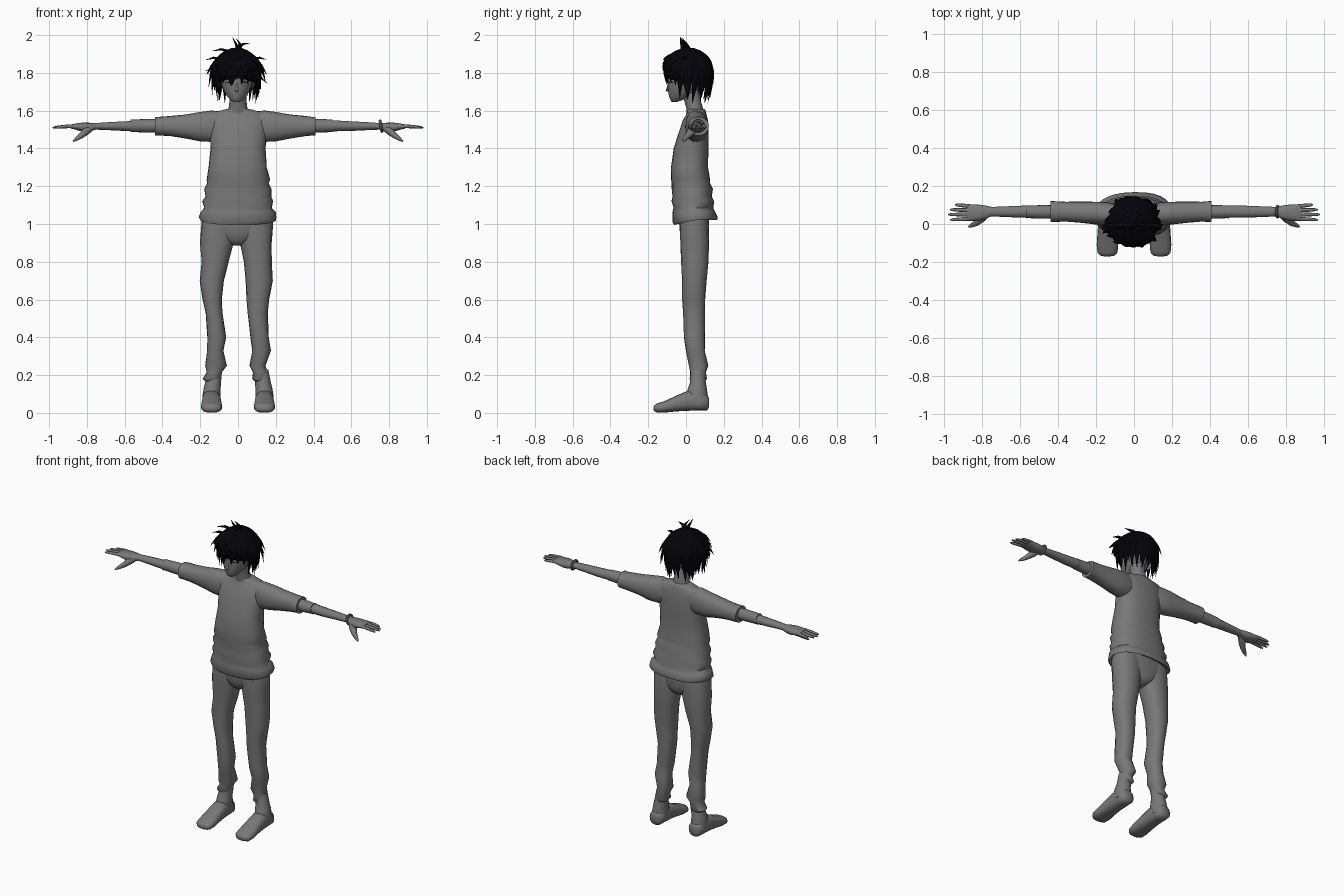
import bpy, bmesh, math, random
from mathutils import Vector as V

random.seed(7)


def material(name, color):
    m = bpy.data.materials.new(name)
    m.diffuse_color = (*color, 1)
    return m


black = material("dark_hair", (0.001, 0.001, 0.003))
grey = material("dark_grey", (0.19, 0.19, 0.19))


def finish(name, bm, mat=grey, angle=60):
    bmesh.ops.recalc_face_normals(bm, faces=bm.faces)
    me = bpy.data.meshes.new(name)
    bm.to_mesh(me)
    bm.free()
    ob = bpy.data.objects.new(name, me)
    bpy.context.collection.objects.link(ob)
    me.materials.append(mat)
    bpy.ops.object.select_all(action='DESELECT')
    ob.select_set(True)
    bpy.context.view_layer.objects.active = ob
    bpy.ops.object.shade_smooth_by_angle(angle=math.radians(angle))
    return ob


def skin(bm, rings):
    rows = [[bm.verts.new(p) for p in r] for r in rings]
    n = len(rows[0])
    for r, s in zip(rows, rows[1:]):
        for i in range(n):
            bm.faces.new((r[i], r[(i + 1) % n], s[(i + 1) % n], s[i]))
    bm.faces.new(rows[0])
    bm.faces.new(rows[-1])


def loft(name, rings, axis='z', n=20, p=2.0, wob=0.0, hem=0.0):
    """Rings are (position on axis, centre a, centre b, radius a, radius b)."""
    bm = bmesh.new()
    out = []
    for k, (t, a, b, ra, rb) in enumerate(rings):
        ring = []
        for i in range(n):
            th = 2 * math.pi * i / n
            c, s = math.cos(th), math.sin(th)
            w = 1 + wob * math.sin(3 * th + 2.3 * k)
            u = a + ra * w * math.copysign(abs(c) ** (2 / p), c)
            v = b + rb * w * math.copysign(abs(s) ** (2 / p), s)
            h = t - hem * max(0, -s) if k < 3 else t
            ring.append({'z': (u, v, h), 'x': (t, u, v), 'y': (u, t, v)}[axis])
        out.append(ring)
    skin(bm, out)
    return finish(name, bm)


def tube(bm, pts, radii, across, flat=1.0, n=6):
    """Tapered strand along pts, wide in the 'across' direction."""
    rings = []
    for i, q in enumerate(pts):
        d = (pts[min(i + 1, len(pts) - 1)] - pts[max(i - 1, 0)]).normalized()
        u = (across - d * across.dot(d)).normalized()
        w = d.cross(u) * flat
        rings.append([q + radii[i] * (math.cos(2 * math.pi * j / n) * u +
                      math.sin(2 * math.pi * j / n) * w) for j in range(n)])
    skin(bm, rings)


# Shirt body, hem to collar
loft("shirt", [
    (1.05, 0, .045, .17, .09), (1.02, 0, .05, .198, .113), (1.035, 0, .048, .206, .12),
    (1.065, 0, .043, .198, .113), (1.085, 0, .038, .178, .105), (1.12, 0, .037, .188, .113),
    (1.145, 0, .033, .174, .104), (1.185, 0, .032, .178, .109), (1.215, 0, .027, .163, .102),
    (1.235, 0, .024, .168, .103), (1.3, 0, .018, .154, .098), (1.4, 0, .028, .146, .092),
    (1.48, 0, .039, .15, .08), (1.55, 0, .05, .155, .066), (1.588, 0, .057, .14, .05),
    (1.605, 0, .055, .075, .046), (1.61, 0, .05, .05, .045)], n=28, p=2.4, wob=.014, hem=.025)

# Trousers: pelvis and two baggy legs, given as (z, x low, x high, y low, y high)
loft("pelvis", [(.885, -.005, .045, .02, .04), (.91, -.005, .045, .07, .068),
                (.95, -.005, .045, .13, .077), (1.0, -.005, .043, .18, .079), (1.08, 0, .04, .17, .075)], p=2.6)
left = [(1.04, -.19, -.01, -.03, .115), (1.0, -.195, -.005, -.035, .12), (.9, -.2, -.022, -.03, .122),
        (.8, -.193, -.05, -.025, .12), (.7, -.203, -.075, -.022, .108), (.6, -.187, -.085, -.02, .102),
        (.53, -.172, -.083, -.015, .1), (.4, -.162, -.062, -.012, .1), (.33, -.163, -.077, .0, .1),
        (.25, -.175, -.06, .015, .118), (.215, -.165, -.085, .022, .105), (.18, -.188, -.09, .02, .112),
        (.165, -.17, -.1, .03, .1)]
right = [(1.04, .01, .18, -.03, .115), (1.0, .0, .185, -.035, .12), (.9, .012, .18, -.03, .122),
         (.8, .03, .178, -.025, .12), (.7, .04, .184, -.022, .108), (.6, .046, .166, -.02, .102),
         (.53, .05, .157, -.015, .1), (.4, .066, .163, -.012, .1), (.33, .076, .175, .0, .1),
         (.25, .06, .145, .015, .118), (.215, .08, .158, .022, .105), (.18, .075, .152, .02, .112),
         (.165, .09, .148, .03, .1)]
for side, rows in (("left", left), ("right", right)):
    loft(side + "_trouser_leg", [(z, (a + b) / 2, (c + d) / 2, (b - a) / 2, (d - c) / 2)
                                 for z, a, b, c, d in rows], n=16, p=2.3, wob=.02)

# Ankles and feet
for s, side in ((-1, "left"), (1, "right")):
    cx = s * .14
    loft(side + "_ankle", [(.05, cx, .065, .048, .054), (.09, cx, .058, .048, .058),
                           (.13, s * .137, .06, .045, .05), (.16, s * .132, .063, .042, .042),
                           (.23, s * .122, .063, .038, .037)], n=16)
    loft(side + "_foot", [
        (.122, cx, .055, .022, .025), (.112, cx, .055, .042, .041), (.07, cx, .063, .047, .05),
        (.01, cx, .064, .049, .053), (-.05, cx, .05, .053, .042), (-.11, cx, .033, .057, .031),
        (-.15, cx, .026, .053, .025), (-.167, cx, .025, .038, .017), (-.171, cx, .024, .015, .008)],
        axis='y', n=16, p=2.5)

# Sleeves, arms and hands
for s, side, end, cuff in ((-1, "left", .44, .57), (1, "right", .41, .5)):
    loft(side + "_sleeve", [(s * x, y, z, ry, rz) for x, y, z, ry, rz in (
        (.08, .055, 1.52, .045, .075), (.14, .055, 1.517, .06, .083), (.2, .058, 1.515, .06, .078),
        (.28, .062, 1.517, .056, .063), (.36, .065, 1.518, .052, .053), (end - .015, .066, 1.518, .055, .049),
        (end, .066, 1.518, .054, .05), (end, .066, 1.52, .034, .033))], axis='x', p=2.2, wob=.015)
    loft(side + "_inner_cuff", [(s * x, .064, 1.52, r, r) for x, r in (
        (end - .05, .034), (end + .04, .036), (cuff - .01, .033), (cuff, .034), (cuff, .026))],
        axis='x', n=16)
    loft(side + "_forearm", [(s * x, .065, z, ry, rz) for x, z, ry, rz in (
        (.4, 1.52, .032, .031), (.5, 1.52, .032, .03), (.58, 1.518, .032, .027),
        (.68, 1.518, .028, .022), (.75, 1.517, .025, .018), (.78, 1.517, .027, .018))], axis='x', n=14)
    loft(side + "_palm", [(s * x, y, z, ry, rz) for x, y, z, ry, rz in (
        (.75, .066, 1.516, .024, .016), (.785, .062, 1.513, .036, .023), (.82, .06, 1.512, .042, .025),
        (.86, .06, 1.516, .044, .016), (.885, .06, 1.516, .041, .011))], axis='x', n=16, p=2.4)
    bm = bmesh.new()
    for y, ytip, tip in ((.093, .102, .945), (.072, .076, .972), (.05, .05, .982), (.028, .022, .97)):
        pts = [V((s * (.86 + (tip - .86) * t), y + (ytip - y) * t, 1.518 - .008 * t * t))
               for t in (0, .3, .6, .88, 1)]
        tube(bm, pts, (.0105, .0105, .0095, .0075, .003), V((0, 1, 0)), .9, 8)
    thumb = [V((s * x, y, z)) for x, y, z in ((.775, .055, 1.512), (.805, .03, 1.49),
                                              (.832, .006, 1.466), (.858, -.008, 1.448), (.873, -.015, 1.438))]
    tube(bm, thumb, (.02, .024, .017, .011, .004), V((0, 1, 0)), .85, 8)
    finish(side + "_fingers", bm)

# Bracelet on one wrist
bpy.ops.mesh.primitive_torus_add(major_radius=.028, minor_radius=.008, major_segments=20, minor_segments=8,
                                 location=(.757, .065, 1.518), rotation=(0, math.radians(80), 0))
bpy.context.object.name = "bracelet"
bpy.context.object.data.materials.append(grey)
bpy.ops.object.shade_smooth_by_angle()

# Neck, head, nose, ears
loft("neck", [(1.56, 0, .05, .07, .045), (1.61, 0, .047, .05, .044), (1.65, 0, .035, .045, .044),
              (1.72, 0, .025, .045, .05)])
HX = -.007
loft("head", [(1.646, HX, -.062, .016, .014), (1.655, HX, -.052, .032, .03), (1.675, HX, -.033, .05, .057),
              (1.7, HX, -.012, .066, .082), (1.73, HX, .0, .079, .096), (1.77, HX, .007, .087, .104),
              (1.82, HX, .01, .09, .11), (1.87, HX, .012, .08, .098), (1.91, HX, .012, .05, .06),
              (1.925, HX, .012, .015, .02)], n=24)
bm = bmesh.new()
tube(bm, [V((HX, -.092, 1.755)), V((HX, -.097, 1.725)), V((HX, -.102, 1.707)), V((HX, -.086, 1.7))],
     (.003, .006, .009, .005), V((1, 0, 0)), .8)
for s in (-1, 1):
    tube(bm, [V((HX + s * .08, .02, 1.71)), V((HX + s * .09, .025, 1.74)), V((HX + s * .09, .03, 1.775))],
         (.008, .02, .012), V((0, 1, 0)), .4)
finish("nose_and_ears", bm)

# Eyelash lines
bm = bmesh.new()
for s in (-1, 1):
    tube(bm, [V((HX + s * x, y, z)) for x, y, z in ((.02, -.094, 1.748), (.04, -.086, 1.752), (.06, -.066, 1.748))],
         (.001, .002, .001), V((0, 0, 1)))
finish("eyelashes", bm, black)

# Hair cap
bm = bmesh.new()
bmesh.ops.create_uvsphere(bm, u_segments=24, v_segments=14, radius=1)
C = V((HX, .012, 1.822))
R = V((.112, .124, .112))
for v in bm.verts:
    v.co = C + V((v.co.x * R.x, v.co.y * R.y, v.co.z * R.z))
finish("hair_cap", bm, black)


# Hair locks: curved tapering strands in layers from the crown
def strand(bm, a, elev, bulge, tip, width):
    d = V((math.sin(a), -math.cos(a), 0))
    e, m = math.radians(elev), math.radians(elev * .25)
    p0, p1 = [C + V((d.x * R.x * math.cos(q) * k, d.y * R.y * math.cos(q) * k, R.z * math.sin(q) * k))
              for q, k in ((e, .97), (m, bulge))]
    ts = [i / 6 for i in range(7)]
    pts = [p0 * (1 - t) ** 2 + p1 * 2 * t * (1 - t) + tip * t * t for t in ts]
    tube(bm, pts, [width * w for w in (.5, .85, 1, .95, .72, .38, .03)], V((0, 0, 1)).cross(d), .4, 6)


bm = bmesh.new()
for count, elev, bulge, reach, lift, width in ((26, 35, 1.17, .92, 0, .026), (22, 50, 1.24, 1.06, .03, .025),
                                               (18, 62, 1.25, 1.25, .065, .026), (14, 75, 1.2, 1.36, .11, .026)):
    for i in range(count):
        a = 2 * math.pi * (i + random.uniform(-.3, .3)) / count
        f = (1 - math.cos(a)) / 2
        base = 1.748 - .17 * f if f < .5 else 1.663 - .03 * (f - .5)
        z = base + lift + random.uniform(-.025, .025)
        # sides flick out further than front and back
        r = 1 + (reach * random.uniform(.93, 1.07) - 1) * (.35 + .65 * abs(math.sin(a)))
        sw = a + random.uniform(-.25, .25)
        tip = V((HX + math.sin(sw) * .118 * r, .01 - math.cos(sw) * .115 * r, z))
        strand(bm, a, elev, bulge, tip, width)
# Stray tufts on the crown and sides
for pts in (((0, -.01, 1.925), (-.012, -.02, 1.955), (-.03, -.03, 1.99)),
            ((0, 0, 1.925), (.01, -.005, 1.955), (-.012, -.02, 1.985)),
            ((.0, .01, 1.925), (.025, .0, 1.952), (.065, -.01, 1.958)),
            ((-.03, 0, 1.91), (-.09, -.01, 1.925), (-.14, -.02, 1.915)),
            ((-.08, .0, 1.87), (-.13, -.01, 1.88), (-.172, -.02, 1.868)),
            ((-.09, .01, 1.83), (-.135, 0, 1.825), (-.172, -.01, 1.81)),
            ((.07, .0, 1.87), (.115, -.01, 1.88), (.15, -.02, 1.87)),
            ((.08, .01, 1.8), (.12, 0, 1.775), (.155, -.01, 1.745))):
    tube(bm, [V(q) for q in pts], (.018, .011, .001), V((0, 1, 0)), .6)
finish("hair_locks", bm, black, 60)
